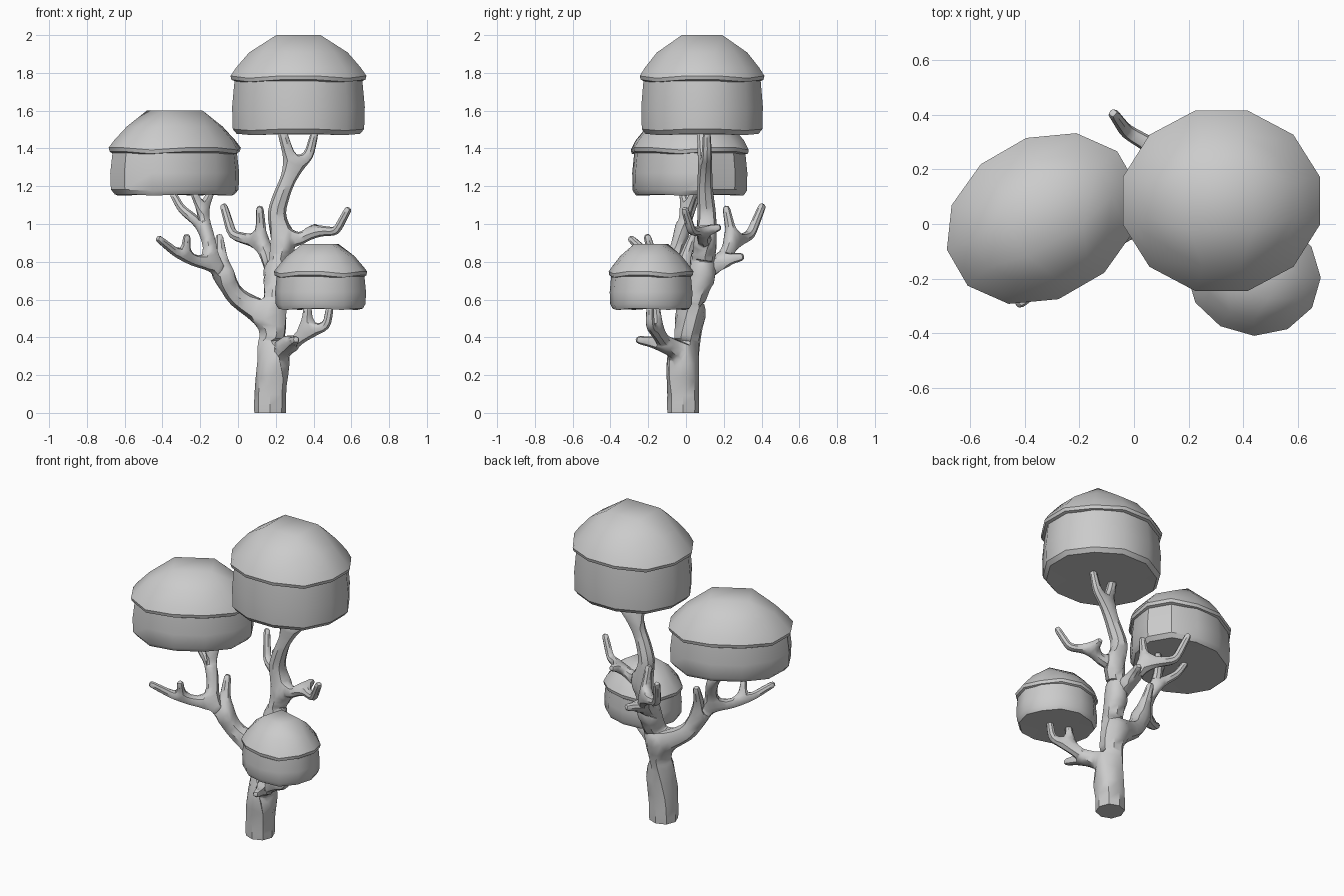
import bpy, bmesh, math
from mathutils import Matrix, Vector

default_cube = bpy.data.objects.get("Cube")
if default_cube:
    bpy.data.objects.remove(default_cube, do_unlink=True)

GREY = (0.6, 0.6, 0.6, 1.0)
grey = bpy.data.materials.new("plain_grey")
grey.use_nodes = True
grey.diffuse_color = GREY
grey.node_tree.nodes["Principled BSDF"].inputs["Base Color"].default_value = GREY


def make_object(name, bm):
    mesh = bpy.data.meshes.new(name)
    bm.to_mesh(mesh)
    bm.free()
    mesh.materials.append(grey)
    obj = bpy.data.objects.new(name, mesh)
    bpy.context.collection.objects.link(obj)
    return obj


def select_only(obj):
    bpy.ops.object.select_all(action="DESELECT")
    obj.select_set(True)
    bpy.context.view_layer.objects.active = obj


def smooth(obj, degrees):
    select_only(obj)
    bpy.ops.object.shade_smooth_by_angle(angle=math.radians(degrees))


# Foliage: twelve-sided shells capped by a square centre panel
SIDES = 12


def ring(bm, place, radius, z, wave=0.0):
    verts = []
    for i in range(SIDES):
        a = math.tau * (i + 1.5) / SIDES
        lift = wave * math.cos(4 * a)
        verts.append(bm.verts.new(place @ Vector((radius * math.cos(a), radius * math.sin(a), z + lift))))
    return verts


def bridge(bm, lower, upper):
    for i in range(SIDES):
        j = (i + 1) % SIDES
        bm.faces.new((lower[i], lower[j], upper[j], upper[i]))


def square_cap(bm, place, outer, half, z):
    """Close a ring with a square panel, four sides and four corner pieces per side."""
    corners = []
    for k in range(4):
        a = math.tau * (k + 0.5) / 4
        corners.append(bm.verts.new(place @ Vector((half * math.cos(a), half * math.sin(a), z))))
    bm.faces.new(corners)
    for k in range(4):
        c, n = corners[k], corners[(k + 1) % 4]
        v = [outer[(3 * k + s) % SIDES] for s in (-1, 0, 1, 2)]
        bm.faces.new((c, v[0], v[1], v[2]))
        bm.faces.new((c, v[2], v[3], n))


def shell(name, place, profile, cap_half, cap_z, floor_half, floor_z):
    bm = bmesh.new()
    rings = [ring(bm, place, *step) for step in profile]
    for lower, upper in zip(rings, rings[1:]):
        bridge(bm, lower, upper)
    square_cap(bm, place, rings[-1], cap_half, cap_z)
    square_cap(bm, place, rings[0], floor_half, floor_z)
    bmesh.ops.recalc_face_normals(bm, faces=bm.faces)
    smooth(make_object(name, bm), 35)


def foliage(name, centre, size, turn, bottom, seam, top):
    place = (Matrix.Translation((*centre, 0))
             @ Matrix.Rotation(math.radians(turn), 4, "Z")
             @ Matrix.Diagonal((*size, 1, 1)))
    h, d = top - seam, seam - bottom
    shell(name + "_cap", place,
          [(0.93, seam - 0.02), (1.02, seam - 0.01, 0.008), (1.035, seam + 0.01, 0.008),
           (0.95, seam + h * 0.25), (0.75, seam + h * 0.6)],
          0.46, top, 0.4, seam - 0.02)
    shell(name + "_drum", place,
          [(0.94, bottom + 0.005, 0.005), (1.0, bottom + 0.03, 0.005),
           (1.01, bottom + d * 0.5), (0.97, seam)],
          0.4, seam, 0.4, bottom + 0.005)


foliage("tall_foliage", (0.32, 0.085), (0.36, 0.33), 0, 1.47, 1.77, 2.0)
foliage("left_foliage", (-0.335, 0.02), (0.36, 0.285), 30, 1.15, 1.39, 1.6)
foliage("low_foliage", (0.437, -0.185), (0.24, 0.215), -16, 0.545, 0.735, 0.895)

# Tree skeleton, thickened into one continuous skin
bm = bmesh.new()
skin = bm.verts.layers.skin.verify()
FULLNESS = 1.38


def branch(start, points, thick, thin):
    """Grow a chain of joints from a start joint, tapering evenly."""
    chain = [start] if start else []
    for i, p in enumerate(points):
        r = FULLNESS * (thick + (thin - thick) * i / max(1, len(points) - 1))
        v = bm.verts.new(p)
        v[skin].radius = (r, r)
        if chain:
            bm.edges.new((chain[-1], v))
        chain.append(v)
    return chain


TIP = 0.015

# Trunk and its top fork
trunk = branch(None, [(0.17, -0.015, -0.08), (0.17, -0.015, 0.15), (0.18, 0, 0.31), (0.19, 0.02, 0.5),
                      (0.21, 0.08, 0.74), (0.235, 0.11, 0.92), (0.2, 0.11, 1.06),
                      (0.24, 0.1, 1.18), (0.29, 0.1, 1.29)], 0.07, 0.028)
trunk[0][skin].use_root = True
branch(trunk[-1], [(0.23, 0.08, 1.5)], 0.02, TIP)
branch(trunk[-1], [(0.375, 0.11, 1.36), (0.41, 0.11, 1.5)], 0.022, TIP)

# Low branch under the small foliage
low = branch(trunk[2], [(0.27, -0.1, 0.36), (0.36, -0.15, 0.42), (0.47, -0.19, 0.46),
                        (0.49, -0.19, 0.58)], 0.03, TIP)
branch(low[1], [(0.31, -0.27, 0.39)], TIP, TIP)
branch(low[2], [(0.37, -0.16, 0.58)], TIP, TIP)

# Large left limb
limb = branch(trunk[3], [(-0.01, 0, 0.61), (-0.08, -0.04, 0.72), (-0.13, -0.07, 0.79),
                         (-0.28, -0.17, 0.81), (-0.43, -0.3, 0.93)], 0.042, TIP)
branch(limb[2], [(-0.1, 0.04, 0.95)], TIP, TIP)
branch(limb[4], [(-0.27, -0.21, 0.95)], TIP, TIP)
riser = branch(limb[3], [(-0.165, -0.02, 0.97), (-0.19, 0, 1.06), (-0.24, -0.02, 1.18)], 0.026, TIP)
branch(riser[2], [(-0.14, 0.05, 1.18)], TIP, TIP)
branch(riser[1], [(-0.3, 0.03, 1.08), (-0.35, 0.06, 1.17)], 0.018, TIP)

# Rear branch
rear = branch(trunk[4], [(0.17, 0.18, 0.8), (0.125, 0.25, 0.9), (-0.03, 0.34, 0.94),
                         (-0.08, 0.41, 1.11)], 0.032, TIP)
branch(rear[1], [(0.22, 0.31, 0.83)], TIP, TIP)
branch(rear[2], [(0.115, 0.21, 1.1)], TIP, TIP)

# Right branch
right = branch(trunk[5], [(0.33, 0.09, 0.92), (0.4, 0.09, 0.965), (0.52, 0.03, 0.96),
                          (0.59, -0.01, 1.09)], 0.026, TIP)
branch(right[2], [(0.41, 0.19, 0.985)], TIP, TIP)

tree = make_object("trunk_and_branches", bm)
select_only(tree)
tree.modifiers.new("Skin", "SKIN")
tree.modifiers.new("Round", "SUBSURF").levels = 1
for modifier in ("Skin", "Round"):
    bpy.ops.object.modifier_apply(modifier=modifier)

# Flat cut at the ground
bm = bmesh.new()
bm.from_mesh(tree.data)
cut = bmesh.ops.bisect_plane(bm, geom=bm.verts[:] + bm.edges[:] + bm.faces[:],
                             plane_co=(0, 0, 0), plane_no=(0, 0, 1), clear_inner=True)
bmesh.ops.edgeloop_fill(bm, edges=[e for e in cut["geom_cut"] if isinstance(e, bmesh.types.BMEdge)])
for face in bm.faces:
    face.material_index = 0
bm.to_mesh(tree.data)
bm.free()
if not tree.data.materials:
    tree.data.materials.append(grey)
smooth(tree, 40)
